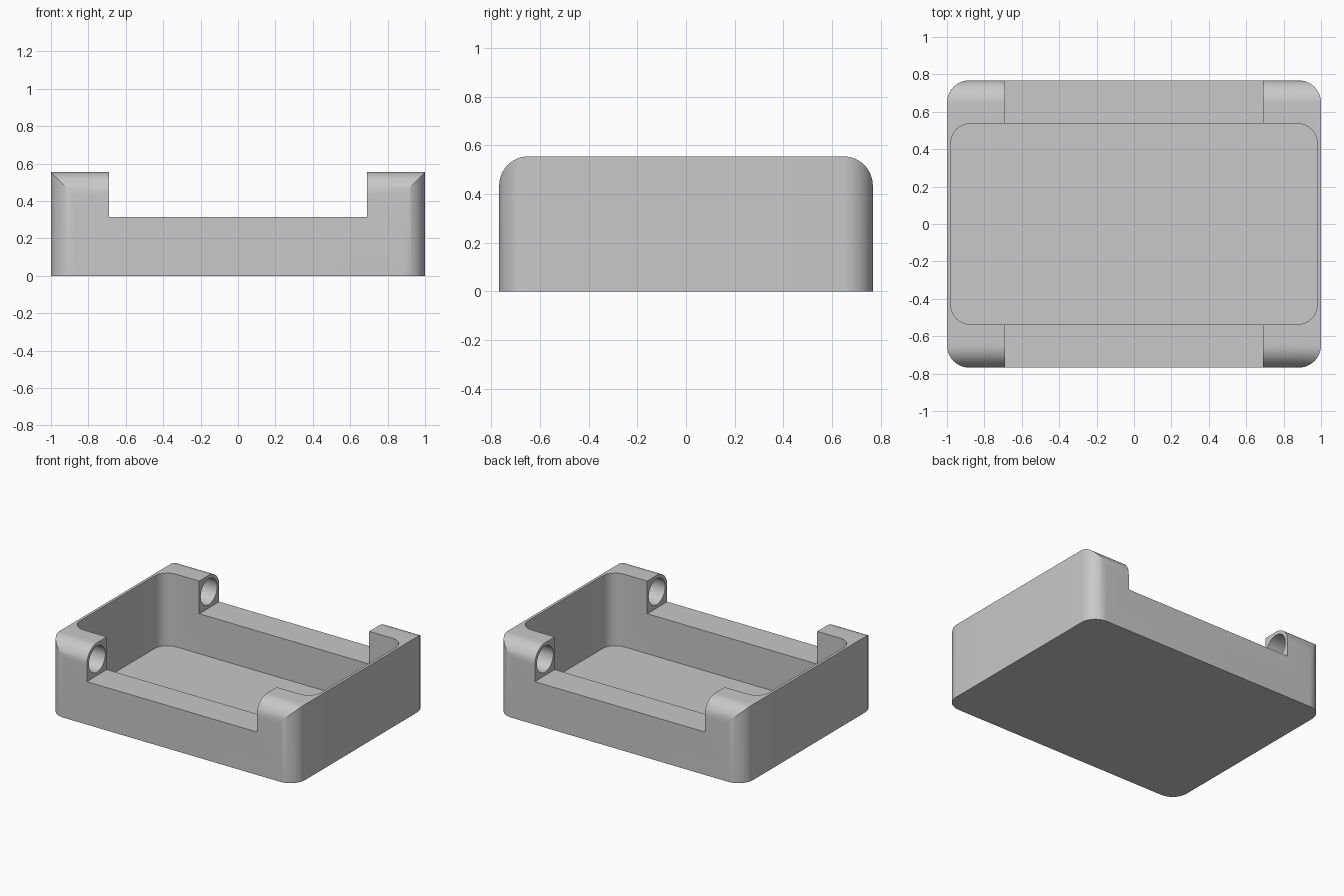
import bpy, bmesh, math
from mathutils import Vector

if "Cube" in bpy.data.objects:
    bpy.data.objects.remove(bpy.data.objects["Cube"], do_unlink=True)

HALF_X, HALF_Y, HEIGHT = 1.0, 0.768, 0.555
ROUND = 0.12          # outer rounding
CAVITY_X, CAVITY_Y, FLOOR = 0.98, 0.536, 0.022
NOTCH_X, NOTCH_Z = 0.69, 0.315
HOLE_R, HOLE_END = 0.095, 0.87

grey = bpy.data.materials.new("light grey")
grey.use_nodes = True
COLOUR = (0.58, 0.58, 0.58, 1)
grey.diffuse_color = COLOUR
grey.node_tree.nodes["Principled BSDF"].inputs["Base Color"].default_value = COLOUR


def rounded_outline(half_w, low, high, r, round_low=True, steps=16):
    """Counter-clockwise rectangle with rounded corners."""
    pts = []
    for sx, top, start in ((1, True, 0), (-1, True, 90), (-1, False, 180), (1, False, 270)):
        if not top and not round_low:
            pts.append((sx * half_w, low))
            continue
        cx, cy = sx * (half_w - r), (high - r if top else low + r)
        for i in range(steps + 1):
            a = math.radians(start + 90 * i / steps)
            pts.append((cx + r * math.cos(a), cy + r * math.sin(a)))
    return pts


def prism(name, outline, axis, lo, hi):
    """Extrude a flat outline along the x or z axis."""
    def place(p, d):
        return Vector((d, p[0], p[1])) if axis == "x" else Vector((p[0], p[1], d))
    bm = bmesh.new()
    a = [bm.verts.new(place(p, lo)) for p in outline]
    b = [bm.verts.new(place(p, hi)) for p in outline]
    bm.faces.new(a[::-1])
    bm.faces.new(b)
    for i in range(len(a)):
        j = (i + 1) % len(a)
        bm.faces.new((a[i], a[j], b[j], b[i]))
    bmesh.ops.recalc_face_normals(bm, faces=bm.faces)
    mesh = bpy.data.meshes.new(name)
    bm.to_mesh(mesh)
    bm.free()
    mesh.materials.append(grey)
    obj = bpy.data.objects.new(name, mesh)
    bpy.context.collection.objects.link(obj)
    return obj


def combine(target, tool, operation):
    """Apply a boolean and discard the tool."""
    mod = target.modifiers.new("shape", "BOOLEAN")
    mod.operation, mod.solver, mod.object = operation, "EXACT", tool
    bpy.context.view_layer.objects.active = target
    bpy.ops.object.modifier_apply(modifier=mod.name)
    bpy.data.objects.remove(tool, do_unlink=True)


# Outer block: rounded in plan, and rounded along the front and back top edges
tray = prism("tray", rounded_outline(HALF_X, -HALF_Y, HALF_Y, ROUND), "z", 0, HEIGHT + 0.2)
side = rounded_outline(HALF_Y, -0.1, HEIGHT, ROUND, round_low=False)
combine(tray, prism("side_profile", side, "x", -1.2, 1.2), "INTERSECT")

# Inner cavity
inner = rounded_outline(CAVITY_X, -CAVITY_Y, CAVITY_Y, 0.105)
combine(tray, prism("cavity", inner, "z", FLOOR, 1), "DIFFERENCE")

# Lowered front and back walls between the corner posts
gap = [(-1, NOTCH_Z), (1, NOTCH_Z), (1, 1), (-1, 1)]
combine(tray, prism("notch", gap, "x", -NOTCH_X, NOTCH_X), "DIFFERENCE")

# Blind pin holes in the inner faces of the four posts
for sx in (-1, 1):
    for sy in (-1, 1):
        circle = [(sy * (HALF_Y - ROUND) + HOLE_R * math.cos(math.tau * i / 48),
                   HEIGHT - ROUND + HOLE_R * math.sin(math.tau * i / 48)) for i in range(48)]
        ends = sorted((sx * (NOTCH_X - 0.1), sx * HOLE_END))
        combine(tray, prism("pin_hole", circle, "x", *ends), "DIFFERENCE")

# Smooth the roundings, keep the edges crisp
bpy.ops.object.select_all(action="DESELECT")
tray.select_set(True)
bpy.context.view_layer.objects.active = tray
bpy.ops.object.shade_smooth_by_angle(angle=math.radians(25))
